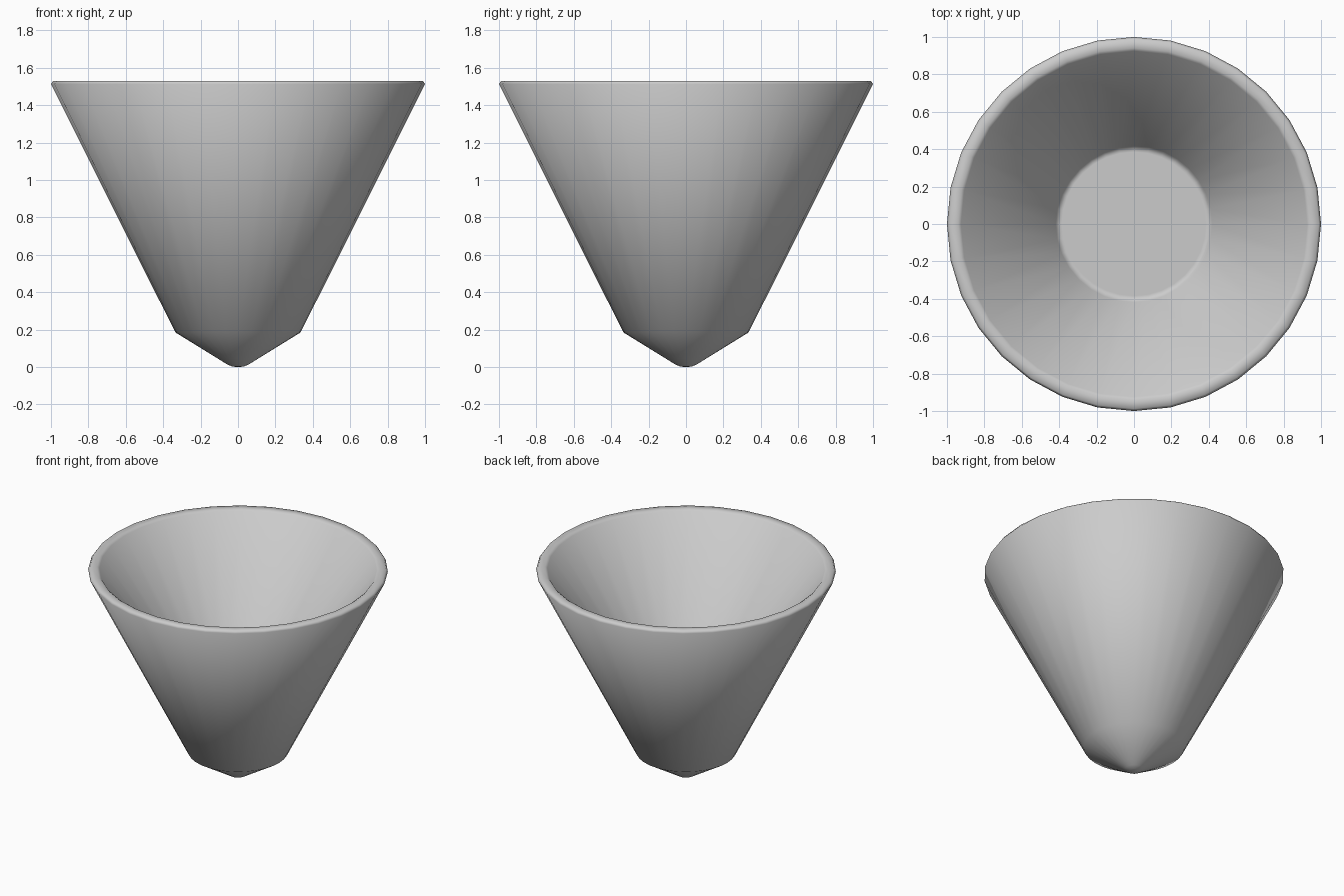
import bpy, bmesh, math

if "Cube" in bpy.data.objects:
    bpy.data.objects.remove(bpy.data.objects["Cube"])

SEGMENTS = 32


def lathe(name, profile):
    """Revolve an (r, z) profile around z; zero-radius ends close at the axis."""
    bm = bmesh.new()
    verts = [bm.verts.new((r, 0, z)) for r, z in profile]
    edges = [bm.edges.new(pair) for pair in zip(verts, verts[1:])]
    bmesh.ops.spin(bm, geom=verts + edges, cent=(0, 0, 0), axis=(0, 0, 1),
                   angle=math.tau, steps=SEGMENTS, use_merge=False)
    bmesh.ops.remove_doubles(bm, verts=bm.verts, dist=0.0005)
    bmesh.ops.recalc_face_normals(bm, faces=bm.faces)
    mesh = bpy.data.meshes.new(name)
    bm.to_mesh(mesh)
    bm.free()
    obj = bpy.data.objects.new(name, mesh)
    bpy.context.collection.objects.link(obj)
    bpy.context.view_layer.objects.active = obj
    obj.select_set(True)
    bpy.ops.object.shade_smooth_by_angle(angle=math.radians(75))
    return obj


# Hollow conical cup: rounded tip, shoulder, flared wall, bevelled rim, flat floor
lathe("conical_cup", [
    (0, 0), (0.03, 0.002), (0.06, 0.015), (0.095, 0.037),   # rounded tip
    (0.335, 0.185),                                         # shoulder
    (1.0, 1.513), (0.988, 1.53),                            # wall and outer rim
    (0.94, 1.53), (0.925, 1.52),                            # inner rim
    (0.418, 0.82), (0.41, 0.808), (0.395, 0.8),             # inner wall, floor fillet
    (0.385, 0.8), (0, 0.8),                                 # floor
])
